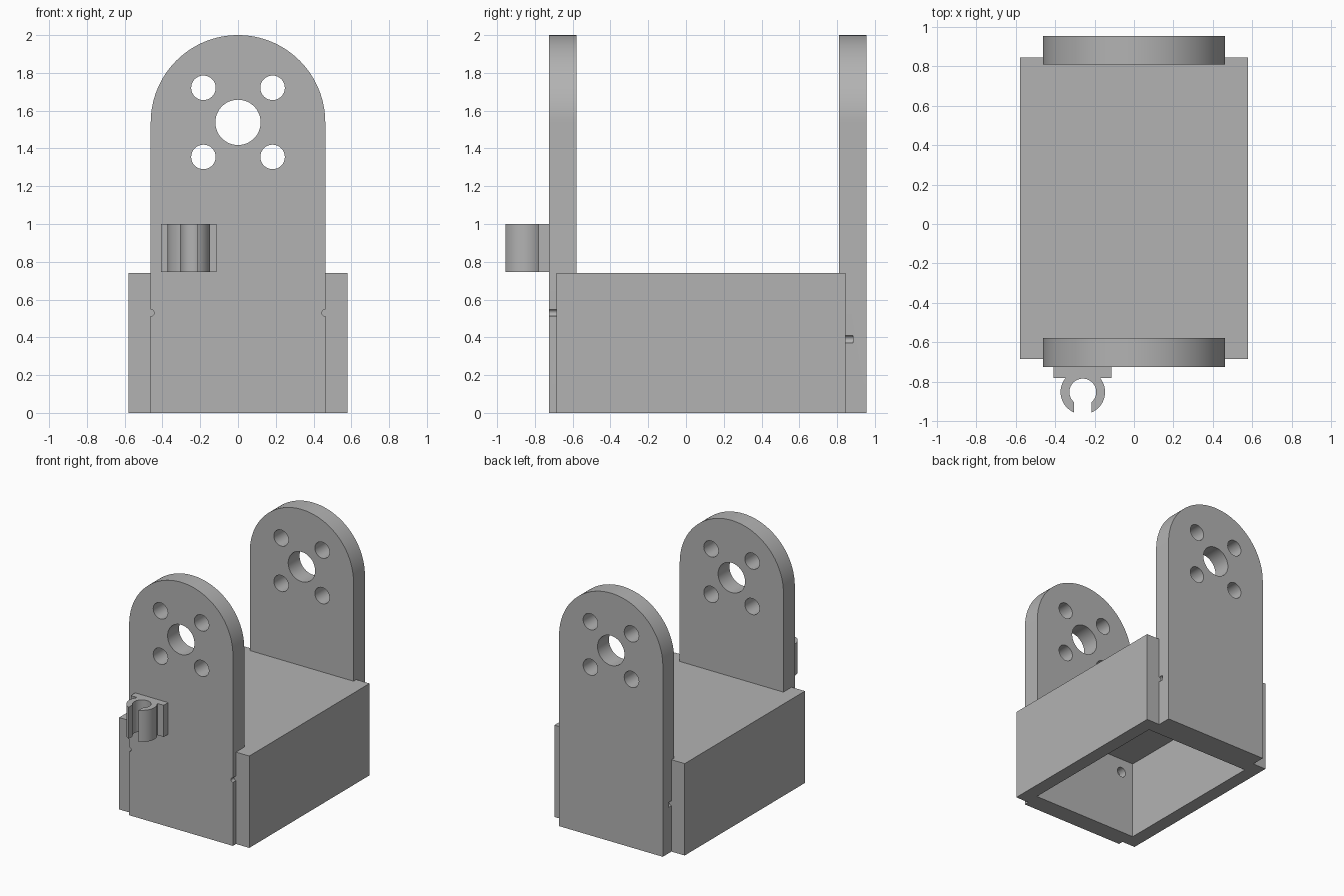
import bpy, bmesh, math

default = bpy.data.objects.get("Cube")
if default:
    bpy.data.objects.remove(default, do_unlink=True)

grey = bpy.data.materials.new("plain grey")
grey.use_nodes = True
grey.diffuse_color = (0.45, 0.45, 0.45, 1)
grey.node_tree.nodes["Principled BSDF"].inputs["Base Color"].default_value = grey.diffuse_color


def extrude(name, outline, axis, start, end):
    """Extrude a 2D outline along y (outline in x, z) or along z (outline in x, y)."""
    bm = bmesh.new()
    place = (lambda a, b: (a, start, b)) if axis == "y" else (lambda a, b: (a, b, start))
    face = bm.faces.new([bm.verts.new(place(a, b)) for a, b in outline])
    moved = bmesh.ops.extrude_face_region(bm, geom=[face])["geom"]
    step = (0, end - start, 0) if axis == "y" else (0, 0, end - start)
    bmesh.ops.translate(bm, vec=step, verts=[v for v in moved if isinstance(v, bmesh.types.BMVert)])
    bmesh.ops.recalc_face_normals(bm, faces=bm.faces)
    mesh = bpy.data.meshes.new(name)
    bm.to_mesh(mesh)
    bm.free()
    mesh.materials.append(grey)
    obj = bpy.data.objects.new(name, mesh)
    bpy.context.collection.objects.link(obj)
    return obj


def arc(cx, cy, r, a0, a1, n):
    return [(cx + r * math.cos(math.radians(a0 + (a1 - a0) * i / n)),
             cy + r * math.sin(math.radians(a0 + (a1 - a0) * i / n))) for i in range(n + 1)]


def rect(x0, x1, y0, y1):
    return [(x0, y0), (x1, y0), (x1, y1), (x0, y1)]


def cut(obj, cutter):
    cutter.hide_render = True
    mod = obj.modifiers.new("cut", "BOOLEAN")
    mod.operation, mod.solver, mod.object = "DIFFERENCE", "EXACT", cutter
    bpy.context.view_layer.objects.active = obj
    bpy.ops.object.modifier_apply(modifier=mod.name)
    bpy.data.objects.remove(cutter, do_unlink=True)


def drill(obj, x, z, r, y0, y1, n=48):
    cut(obj, extrude("drill", arc(x, z, r, 0, 360, n)[:-1], "y", y0, y1))


def smooth(obj):
    bpy.ops.object.select_all(action="DESELECT")
    obj.select_set(True)
    bpy.context.view_layer.objects.active = obj
    bpy.ops.object.shade_smooth_by_angle(angle=math.radians(30))


# Box open at the bottom
box = extrude("base_box", rect(-0.58, 0.58, -0.685, 0.845), "z", 0, 0.74)
cut(box, extrude("cavity", rect(-0.47, 0.47, -0.575, 0.735), "z", -0.1, 0.63))

# Upright plates with round tops and bearing holes
HALF, AXLE = 0.462, 1.538
profile = [(-HALF, 0), (HALF, 0)] + arc(0, AXLE, HALF, 0, 180, 64)
front = extrude("front_plate", profile, "y", -0.725, -0.58)
back = extrude("back_plate", profile, "y", 0.81, 0.955)
for plate in (front, back):
    drill(plate, 0, AXLE, 0.12, -1.2, 1.2)
    for sx in (-1, 1):
        for sz in (-1, 1):
            drill(plate, sx * 0.183, AXLE + sz * 0.183, 0.065, -1.2, 1.2, 32)

# Small notches in the plate edges and blind screw holes inside the box
for side in (-1, 1):
    drill(front, side * HALF, 0.53, 0.018, -0.8, -0.685, 16)
    drill(back, side * HALF, 0.39, 0.02, 0.8, 0.885, 16)
    for part in (box, front):
        drill(part, side * 0.36, 0.52, 0.04, -0.64, -0.5, 24)

# Cable clip: mounting pad and an open ring
CX, CY, OUTER, INNER, GAP = -0.26, -0.853, 0.113, 0.068, 0.045
extrude("clip_pad", rect(-0.408, -0.115, -0.782, -0.72), "z", 0.745, 1.0)
a_out = math.degrees(math.asin(GAP / OUTER))
a_in = math.degrees(math.asin(GAP / INNER))
ring_outline = (arc(CX, CY, OUTER, -90 + a_out, 270 - a_out, 48)
                + arc(CX, CY, INNER, 270 - a_in, -90 + a_in, 40))
ring = extrude("clip_ring", ring_outline, "z", 0.745, 1.0)

for obj in (box, front, back, ring):
    smooth(obj)
